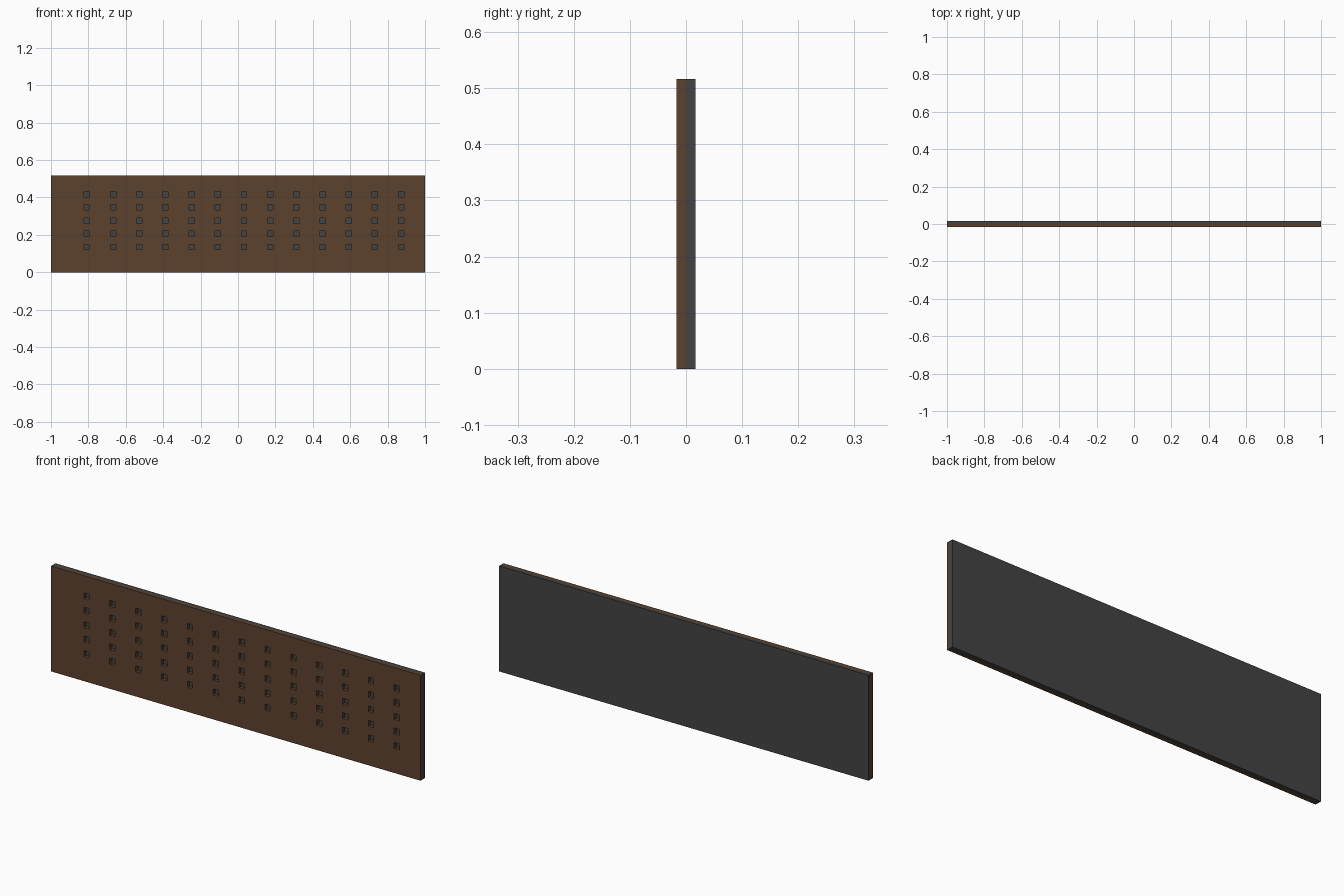
import bpy, bmesh

if "Cube" in bpy.data.objects:
    bpy.data.objects.remove(bpy.data.objects["Cube"])

LENGTH, HEIGHT, HALF = 2.0, 0.516, 0.017
COLS, ROWS, HOLE = 13, 5, 0.029


def material(name, rgb):
    m = bpy.data.materials.new(name)
    m.diffuse_color = (*rgb, 1)
    m.use_nodes = True
    m.node_tree.nodes["Principled BSDF"].inputs["Base Color"].default_value = m.diffuse_color
    return m


def finish(name, bm, mat):
    bmesh.ops.recalc_face_normals(bm, faces=bm.faces)
    me = bpy.data.meshes.new(name)
    bm.to_mesh(me)
    bm.free()
    me.materials.append(mat)
    ob = bpy.data.objects.new(name, me)
    bpy.context.collection.objects.link(ob)
    return ob


def breaks(lo, hi, first, step, count):
    """Grid lines: outer edges plus both edges of every hole."""
    out = [lo]
    for i in range(count):
        c = first + i * step
        out += [c - HOLE / 2, c + HOLE / 2]
    return out + [hi]


brown = material("dark brown", (0.107, 0.055, 0.027))
grey = material("charcoal grey", (0.056, 0.056, 0.056))

# front board, perforated with square holes
xs = breaks(-LENGTH / 2, LENGTH / 2, -0.808, 0.14, COLS)
zs = breaks(0, HEIGHT, 0.135, 0.0707, ROWS)
bm = bmesh.new()
grid = [[bm.verts.new((x, -HALF, z)) for z in zs] for x in xs]
for i in range(len(xs) - 1):
    for j in range(len(zs) - 1):
        if i % 2 and j % 2:
            continue  # leave a hole
        bm.faces.new((grid[i][j], grid[i + 1][j], grid[i + 1][j + 1], grid[i][j + 1]))
ext = bmesh.ops.extrude_face_region(bm, geom=bm.faces[:], use_keep_orig=True)
for v in ext["geom"]:
    if isinstance(v, bmesh.types.BMVert):
        v.co.y = 0
finish("perforated_front_board", bm, brown)

# solid backing board, seen through the holes
bm = bmesh.new()
bmesh.ops.create_cube(bm, size=1)
for v in bm.verts:
    v.co = (v.co.x * LENGTH, (v.co.y + 0.5) * HALF, (v.co.z + 0.5) * HEIGHT)
finish("backing_board", bm, grey)
